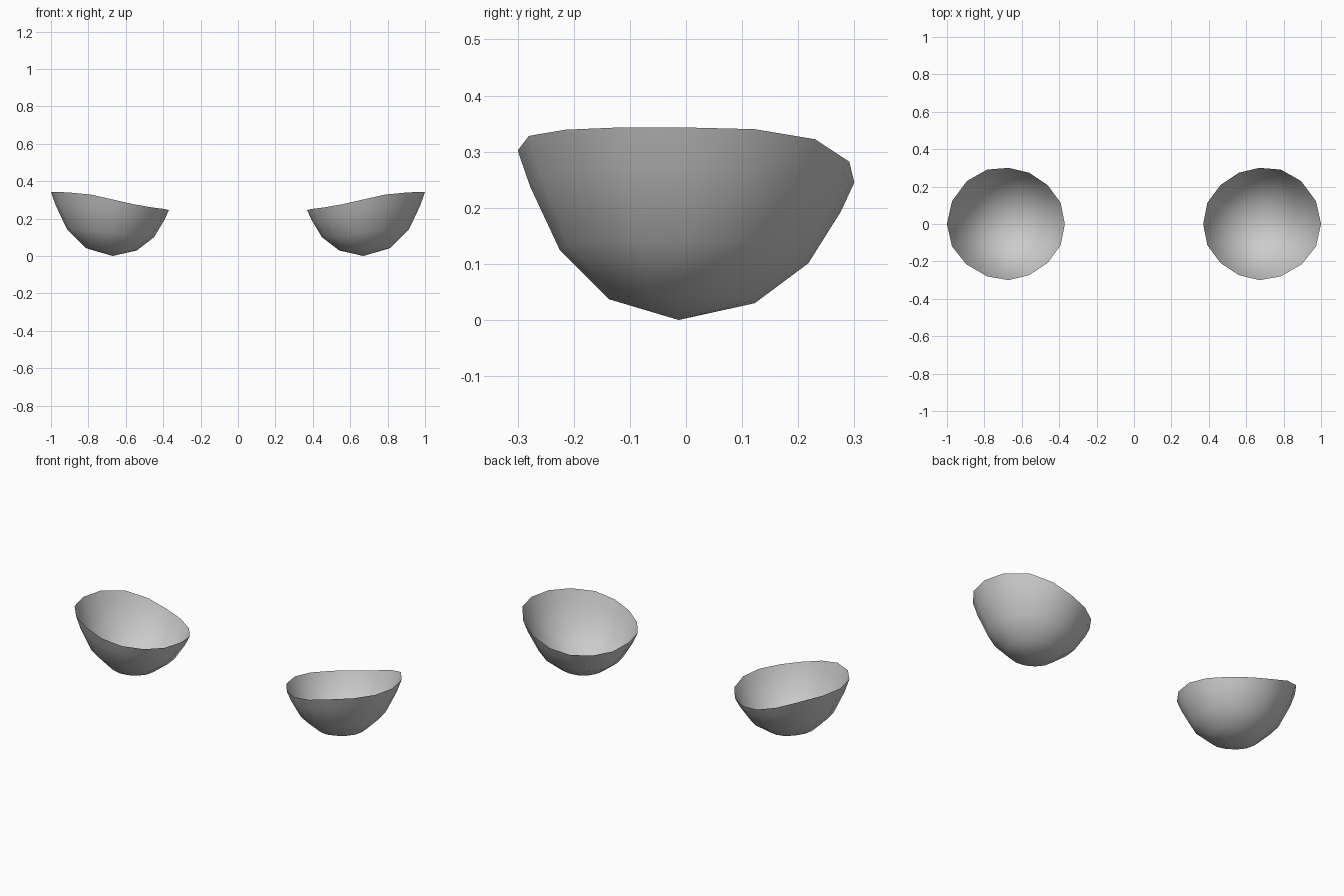
import bpy, bmesh
from mathutils import Vector

if "Cube" in bpy.data.objects:
    bpy.data.objects.remove(bpy.data.objects["Cube"])

# Rim of the right cup, counter-clockwise from its outer point (wavy, higher outside)
RIM = [(1.0, 0, .343), (.973, .122, .34), (.893, .23, .322), (.785, .291, .282),
       (.67, .30, .245), (.56, .274, .226), (.462, .208, .222), (.392, .113, .23),
       (.37, 0, .245), (.392, -.113, .251), (.462, -.208, .26), (.56, -.273, .277),
       (.67, -.30, .302), (.785, -.28, .328), (.897, -.215, .339), (.973, -.12, .343)]
POLE = Vector((.67, -.013, 0))
# Rings from the bottom up: (spread from pole, height as fraction of rim height)
RINGS = [(.433, .122), (.738, .412), (.923, .788), (1, 1)]


def build_cup(name):
    bm = bmesh.new()
    bottom = bm.verts.new(POLE)
    rings = []
    for spread, lift in RINGS:
        rings.append([bm.verts.new((POLE.x + (x - POLE.x) * spread,
                                    POLE.y + (y - POLE.y) * spread,
                                    z * lift)) for x, y, z in RIM])
    n = len(RIM)
    for i in range(n):
        j = (i + 1) % n
        bm.faces.new((bottom, rings[0][j], rings[0][i]))
        for low, high in zip(rings, rings[1:]):
            bm.faces.new((low[i], low[j], high[j], high[i]))
    for face in bm.faces:
        face.smooth = True
    mesh = bpy.data.meshes.new(name)
    bm.to_mesh(mesh)
    bm.free()
    obj = bpy.data.objects.new(name, mesh)
    bpy.context.collection.objects.link(obj)
    return obj


# Pair of open cups, mirrored across x = 0
cups = build_cup("cup_pair")
mirror = cups.modifiers.new("mirror", 'MIRROR')
mirror.use_axis = (True, False, False)
mirror.use_mirror_merge = False
